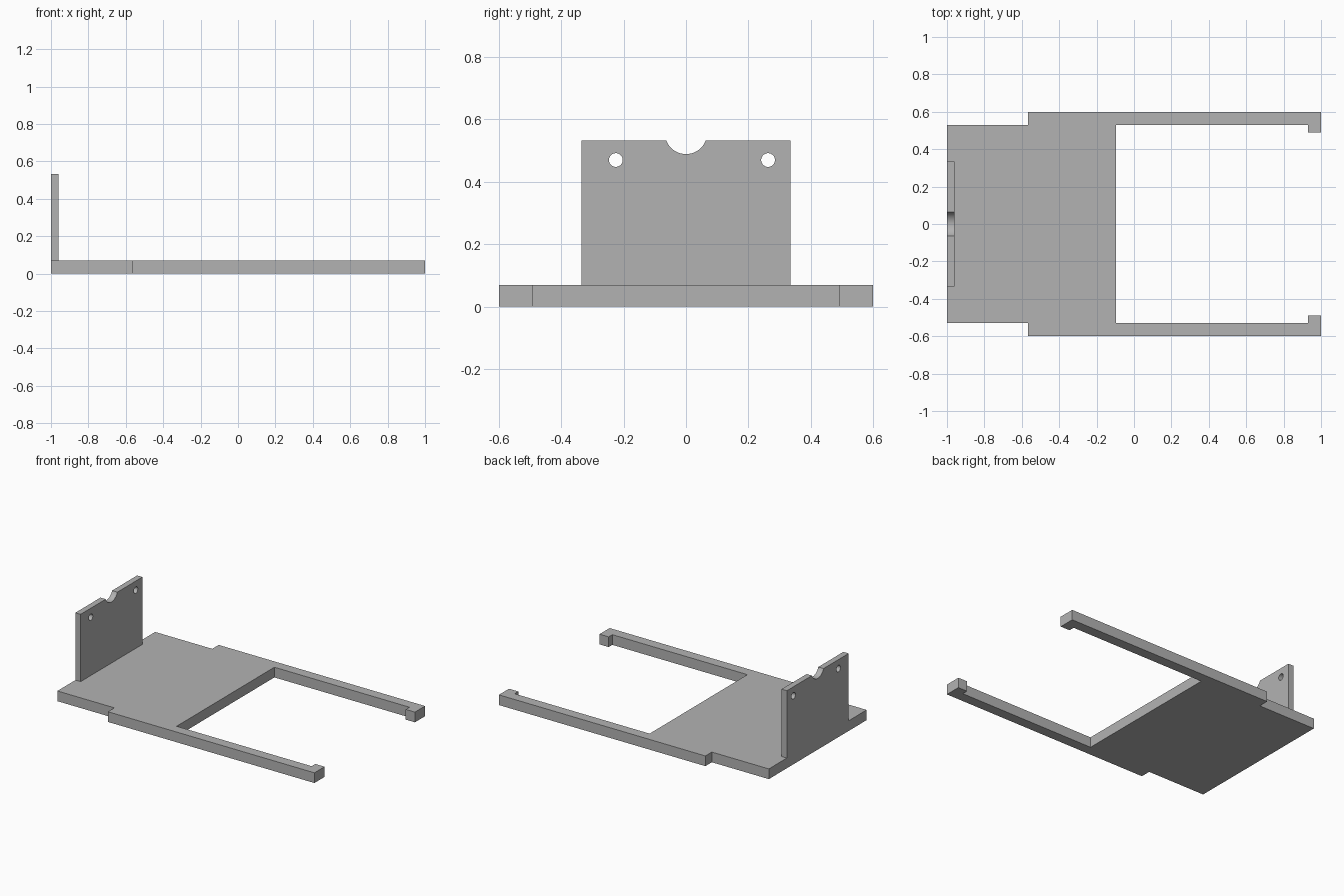
import bpy
import bmesh
import math
from mathutils import Vector

cube = bpy.data.objects.get("Cube")
if cube:
    bpy.data.objects.remove(cube, do_unlink=True)

grey = bpy.data.materials.new("plain grey")
grey.use_nodes = True
colour = (0.45, 0.45, 0.45, 1)
grey.diffuse_color = colour
grey.node_tree.nodes["Principled BSDF"].inputs["Base Color"].default_value = colour

BASE_TOP = 0.07
WALL_TOP = 0.532


def prism(name, outline, direction):
    """Extrude a closed outline of 3D points along a direction."""
    bm = bmesh.new()
    face = bm.faces.new([bm.verts.new(p) for p in outline])
    out = bmesh.ops.extrude_face_region(bm, geom=[face])
    verts = [v for v in out["geom"] if isinstance(v, bmesh.types.BMVert)]
    bmesh.ops.translate(bm, verts=verts, vec=Vector(direction))
    bmesh.ops.recalc_face_normals(bm, faces=bm.faces)
    mesh = bpy.data.meshes.new(name)
    bm.to_mesh(mesh)
    bm.free()
    mesh.materials.append(grey)
    obj = bpy.data.objects.new(name, mesh)
    bpy.context.collection.objects.link(obj)
    return obj


def drill(target, name, y, z, radius):
    """Cut a round hole through the wall along x."""
    steps = 48
    ring = [(-1.1, y + radius * math.cos(math.tau * i / steps),
             z + radius * math.sin(math.tau * i / steps)) for i in range(steps)]
    cutter = prism(name, ring, (0.3, 0, 0))
    cutter.hide_render = True
    cutter.hide_set(True)
    mod = target.modifiers.new(name, 'BOOLEAN')
    mod.operation = 'DIFFERENCE'
    mod.solver = 'EXACT'
    mod.object = cutter
    return cutter


# Base plate with two side arms ending in inward hooks
half = [(-1, 0.53), (-0.567, 0.53), (-0.567, 0.6), (1, 0.6),
        (1, 0.49), (0.93, 0.49), (0.93, 0.53), (-0.095, 0.53)]
outline = half + [(x, -y) for x, y in reversed(half)]
prism("base_frame", [(x, y, 0) for x, y in outline], (0, 0, BASE_TOP))

# Upright end wall
wall = prism("end_wall", [(-1, -0.335, BASE_TOP), (-1, 0.335, BASE_TOP),
                          (-1, 0.335, WALL_TOP), (-1, -0.335, WALL_TOP)], (0.04, 0, 0))

# Cable notch and the two screw holes
cutters = [drill(wall, "notch_cutter", 0, 0.557, 0.068),
           drill(wall, "front_hole_cutter", -0.225, 0.47, 0.022),
           drill(wall, "back_hole_cutter", 0.263, 0.47, 0.022)]

# Apply the cuts and smooth only the round edges
bpy.ops.object.select_all(action='DESELECT')
wall.select_set(True)
bpy.context.view_layer.objects.active = wall
for mod in list(wall.modifiers):
    bpy.ops.object.modifier_apply(modifier=mod.name)
for cutter in cutters:
    bpy.data.objects.remove(cutter, do_unlink=True)
bpy.ops.object.shade_smooth_by_angle(angle=math.radians(30))
